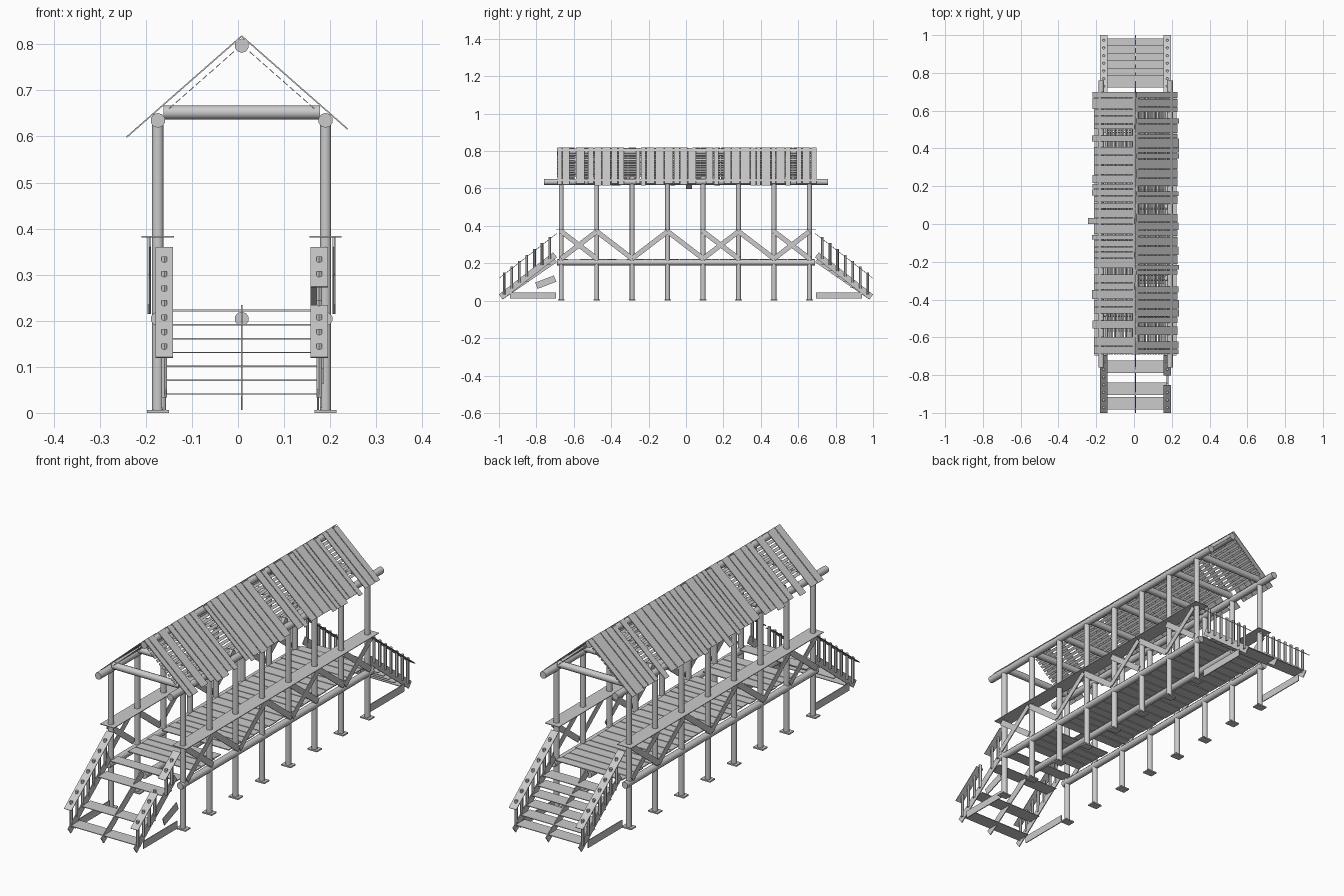
import bpy, bmesh, math, random
from mathutils import Vector, Matrix

if "Cube" in bpy.data.objects:
    bpy.data.objects.remove(bpy.data.objects["Cube"])

random.seed(4)
CX = 0.008            # bridge centre line
HW = 0.182            # half distance between post rows
POST_Y = [-0.667 + 0.1896 * i for i in range(8)]


def plank(bm, p, q, width, thick, side):
    """Board from p to q; side is the direction of its width."""
    p, q = Vector(p), Vector(q)
    a = (q - p).normalized()
    n = a.cross(Vector(side)).normalized()
    s = n.cross(a)
    m = Matrix((a * (q - p).length, s * width, n * thick)).transposed().to_4x4()
    bmesh.ops.create_cube(bm, size=1, matrix=Matrix.Translation((p + q) / 2) @ m)


def log(bm, p, q, r, sides=10):
    p, q = Vector(p), Vector(q)
    d = q - p
    m = Matrix.Translation((p + q) / 2) @ d.to_track_quat('Z', 'Y').to_matrix().to_4x4()
    bmesh.ops.create_cone(bm, cap_ends=True, segments=sides, radius1=r, radius2=r,
                          depth=d.length, matrix=m)


def finish(name, bm, smooth=False):
    bmesh.ops.recalc_face_normals(bm, faces=bm.faces[:])
    me = bpy.data.meshes.new(name)
    bm.to_mesh(me)
    bm.free()
    ob = bpy.data.objects.new(name, me)
    bpy.context.collection.objects.link(ob)
    if smooth:
        bpy.ops.object.select_all(action='DESELECT')
        ob.select_set(True)
        bpy.context.view_layer.objects.active = ob
        bpy.ops.object.shade_smooth_by_angle(angle=math.radians(50))


def split_run(start, end, gaps, lo, hi):
    """Random board centres and widths along y, leaving the given gaps open."""
    edges = [start] + [v for g in gaps for v in g] + [end]
    for a, b in zip(edges[::2], edges[1::2]):
        n = max(1, round((b - a) / ((lo + hi) / 2)))
        ws = [random.uniform(lo, hi) for _ in range(n)]
        k = (b - a) / sum(ws)
        y = a
        for w in ws:
            yield y + w * k / 2, w * k - 0.004
            y += w * k


# posts and their feet
bm, feet = bmesh.new(), bmesh.new()
for s in (-1, 1):
    for y in POST_Y:
        x = CX + s * HW
        log(bm, (x, y, 0), (x, y, 0.625), 0.013)
        plank(feet, (x - 0.024, y, 0.003), (x + 0.024, y, 0.003), 0.036, 0.006, (0, 1, 0))
finish("posts", bm, True)
finish("post_feet", feet)

# eave beams, ridge beam and cross beams
bm = bmesh.new()
for s in (-1, 1):
    log(bm, (CX + s * HW, -0.76, 0.635), (CX + s * HW, 0.76, 0.635), 0.016)
log(bm, (CX, -0.69, 0.797), (CX, 0.69, 0.797), 0.0155)
for y in POST_Y:
    log(bm, (CX - 0.17, y, 0.652), (CX + 0.17, y, 0.652), 0.0155)
finish("roof_beams", bm, True)

# deck beams
bm = bmesh.new()
for x in (-HW, 0, HW):
    log(bm, (CX + x, -0.69, 0.204), (CX + x, 0.69, 0.204), 0.0155)
finish("deck_beams", bm, True)

# deck boards
bm = bmesh.new()
for y, w in split_run(-0.69, 0.69, [(-0.63, -0.57), (-0.37, -0.32)], 0.04, 0.06):
    j = random.uniform(-0.004, 0.004)
    plank(bm, (CX - 0.168 + j, y, 0.222), (CX + 0.168 + j, y, 0.222), w, 0.004, (0, 1, 0))
finish("deck_boards", bm)

# roof boards and battens
GAPS = {1: [(-0.62, -0.59), (-0.54, -0.525), (-0.33, -0.27), (0.055, 0.105),
            (0.175, 0.2), (0.56, 0.59)],
        -1: [(-0.595, -0.555), (-0.51, -0.475), (-0.265, -0.235), (0.41, 0.435), (0.47, 0.5)]}
SLOPE = math.tan(math.radians(41.3))
bm, bat = bmesh.new(), bmesh.new()
for s in (-1, 1):
    def at(d, drop=0.0):
        return CX + s * d, 0.818 - d * SLOPE - drop
    for y, w in split_run(-0.69, 0.7, GAPS[s], 0.025, 0.055):
        d0 = random.choice((0.0, 0.0, 0.004))
        d1 = 0.22 + random.choice((0, 0, 0, 0.006, 0.01))
        if s < 0 and abs(y - 0.01) < 0.025:
            d1 = 0.25
        (x0, z0), (x1, z1) = at(d0), at(d1)
        plank(bm, (x0, y, z0), (x1, y, z1), w, 0.003, (0, 1, 0))
    for i in range(10):
        x, z = at(0.022 + i * 0.0145, 0.019)
        plank(bat, (x, -0.69, z), (x, 0.69, z), 0.013, 0.002, (s, 0, -SLOPE))
finish("roof_boards", bm)
finish("roof_battens", bat)

# flat handrails
bm = bmesh.new()
for s in (-1, 1):
    x = CX + s * HW
    plank(bm, (x, -0.695, 0.382), (x, 0.695, 0.382), 0.07, 0.003, (1, 0, 0))
finish("handrails", bm)

# diagonal side braces (x = crossed, d = falling, u = rising)
bm = bmesh.new()
for s, pattern in ((1, "xdudxdx"), (-1, "xdududx")):
    x = CX + s * 0.199
    for kind, a, b in zip(pattern, POST_Y, POST_Y[1:]):
        if kind in "xd":
            plank(bm, (x, a, 0.37), (x, b, 0.225), 0.026, 0.004, (0, 0, 1))
        if kind in "xu":
            plank(bm, (x + s * 0.003, a, 0.225), (x + s * 0.003, b, 0.37), 0.026, 0.004, (0, 0, 1))
finish("side_braces", bm)

# stairs at both ends; the front one has missing treads and a broken rail
for e, end, treads in ((-1, "front", (0, 2, 5)), (1, "back", range(6))):
    parts = {k: bmesh.new() for k in ("stringers", "treads", "rails", "balusters", "base_boards")}

    def pt(x, t, z0):
        """Point on the stair slope; t runs from the foot (0) to the deck (1)."""
        return (x, e * (0.99 - 0.29 * t), z0 + 0.225 * t)
    for s in (-1, 0, 1):
        x = CX + s * 0.166
        plank(parts["stringers"], pt(x, 0, 0.02), pt(x, 1, 0.02 - 0.025 * (s == 0)),
              0.034, 0.004, (0, 0, 1))
    for s in (-1, 1):
        x = CX + s * 0.168
        spans = ((-0.03, 0.47), (0.65, 1.03)) if (e, s) == (-1, 1) else ((-0.03, 1.03),)
        for a, b in spans:
            plank(parts["rails"], pt(x, a, 0.127), pt(x, b, 0.127), 0.038, 0.003, (1, 0, 0))
        for i in range(7):
            t = 0.06 + i * 0.14
            if (e, s, i) == (-1, 1, 4):
                continue
            lo, hi = pt(x, t, 0.02), pt(x, t, 0.137)
            log(parts["balusters"], lo, hi, 0.007, 6)
        plank(parts["base_boards"], (x + s * 0.004, e * 0.94, 0.028), (x + s * 0.004, e * 0.695, 0.028),
              0.034, 0.004, (0, 0, 1))
    if e < 0:
        plank(parts["base_boards"], (CX + 0.176, -0.8, 0.08), (CX + 0.176, -0.7, 0.118),
              0.036, 0.004, (0, 0, 1))
    for i in treads:
        y, z = e * (0.95 - 0.039 * i), 0.041 + 0.03 * i
        plank(parts["treads"], (CX - 0.165, y, z), (CX + 0.165, y, z), 0.066, 0.003, (0, 1, 0))
    for k, b in parts.items():
        finish(f"{end}_stair_{k}", b)
